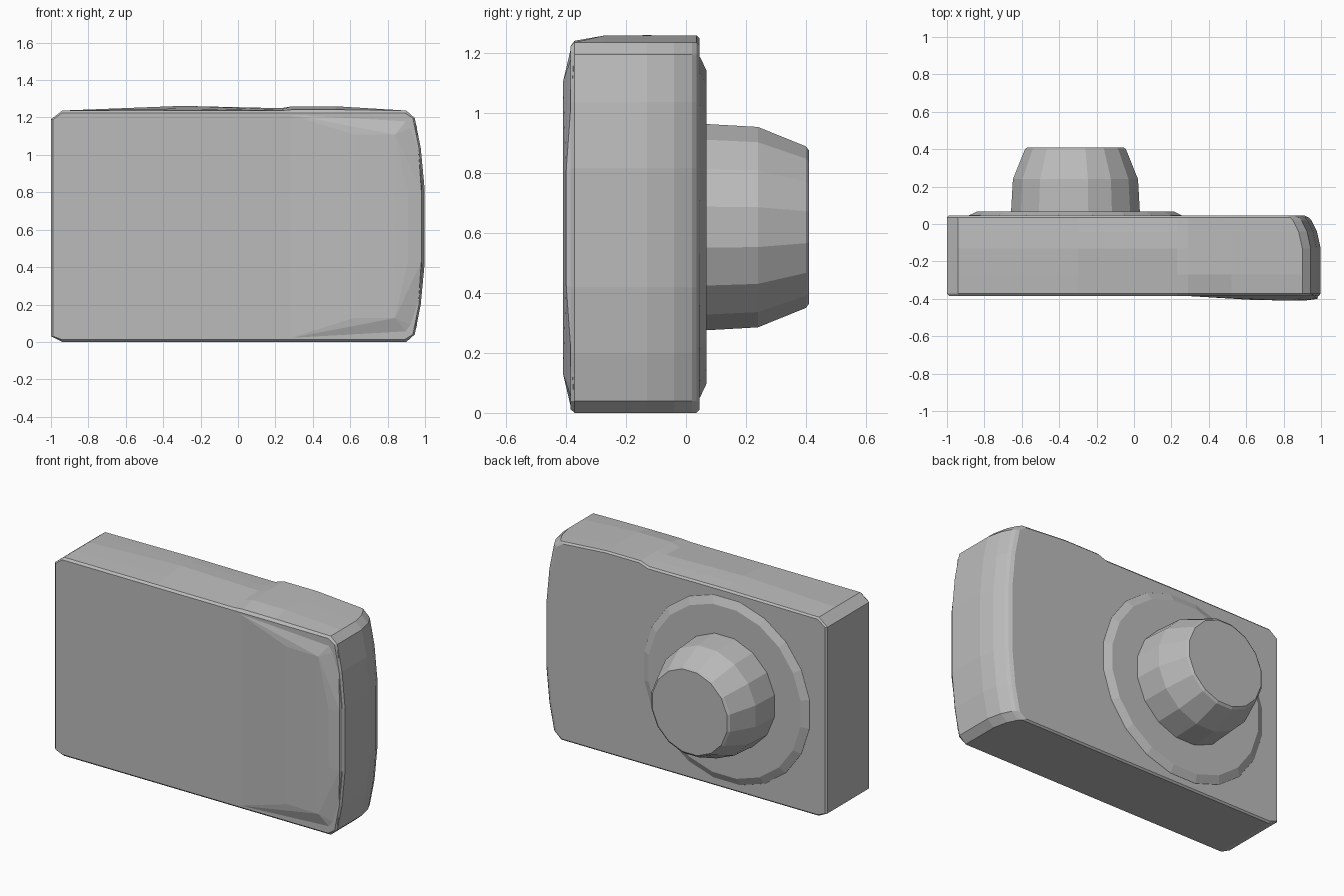
import bpy, bmesh, math
from mathutils import Vector

cube = bpy.data.objects.get("Cube")
if cube:
    bpy.data.objects.remove(cube, do_unlink=True)

grey = bpy.data.materials.new("plain_grey")
grey.use_nodes = True
grey.diffuse_color = (0.5, 0.5, 0.5, 1)
grey.node_tree.nodes["Principled BSDF"].inputs["Base Color"].default_value = (0.5, 0.5, 0.5, 1)


def finish(name, bm):
    bmesh.ops.recalc_face_normals(bm, faces=bm.faces)
    mesh = bpy.data.meshes.new(name)
    bm.to_mesh(mesh)
    bm.free()
    mesh.materials.append(grey)
    obj = bpy.data.objects.new(name, mesh)
    bpy.context.collection.objects.link(obj)
    return obj


def loft(name, rings):
    """Skin a row of equal point loops and cap both ends."""
    bm = bmesh.new()
    loops = [[bm.verts.new(p) for p in ring] for ring in rings]
    n = len(loops[0])
    for a, b in zip(loops, loops[1:]):
        for i in range(n):
            j = (i + 1) % n
            bm.faces.new((a[i], a[j], b[j], b[i]))
    bm.faces.new(loops[0])
    bm.faces.new(loops[-1])
    return finish(name, bm)


def lathe(name, centre, profile, sides):
    """Turned part along y, from (y, radius) pairs."""
    rings = []
    for y, r in profile:
        angles = [2 * math.pi * (i + 0.5) / sides for i in range(sides)]
        rings.append([(centre[0] + r * math.cos(a), y, centre[1] + r * math.sin(a)) for a in angles])
    return loft(name, rings)


def body_ring(y, inset, end, hump, raised):
    """Outline at depth y: bowed end, low top hump and raised shutter side."""
    base, top = inset, 1.237 - inset
    bow = [(0.0, 0.90), (0.04, 0.945), (0.2, 0.977), (0.42, 0.998)]
    right = [(x, z) for z, x in bow] + [(x, 1.237 - z) for z, x in reversed(bow)]
    right = [(x + end, min(max(z, base), top)) for x, z in right]
    crown = [(0.52, top + raised), (0.29, top + raised),
             (0.23, top + hump * 0.5), (-0.3, top + hump)]
    left = [(-0.94, top), (-1 + inset, 1.19), (-1 + inset, 0.03), (-0.94, base)]
    return [(x, y, z) for x, z in right + crown + left]


# Main body
loft("camera_body", [body_ring(*r) for r in (
    (-0.385, 0.012, -0.01, 0, 0),
    (-0.372, 0, 0, 0, 0.005),
    (-0.27, 0, 0, 0.011, 0.023),
    (-0.13, 0, 0, 0.025, 0.023),
    (-0.04, 0, -0.02, 0.016, 0.023),
    (0.02, 0, -0.05, 0.008, 0.023),
    (0.035, 0, -0.065, 0.006, 0.023),
    (0.045, 0.01, -0.085, 0.004, 0.023))])

# Shallow swelling on the front, mirrored about mid height
bm = bmesh.new()
mid = 0.618
for x, y, half in ((0.27, -0.384, 0.6), (0.92, -0.375, 0.59), (0.955, -0.375, 0.54),
                   (0.988, -0.375, 0.2), (0.62, -0.405, 0.49),
                   (0.84, -0.41, 0.49), (0.91, -0.41, 0.18), (0.98, -0.4, 0.19)):
    for s in (-1, 1):
        bm.verts.new((x, y, mid + s * half))
bmesh.ops.convex_hull(bm, input=bm.verts)
finish("front_grip", bm)

# Lens mount and stepped barrel
axis = (-0.313, 0.62)
lathe("lens_mount", axis, [(0.03, 0.585), (0.047, 0.575), (0.068, 0.53)], 20)
lathe("lens_barrel", axis, [(0.05, 0.352), (0.24, 0.341), (0.4, 0.275), (0.41, 0.262)], 16)
